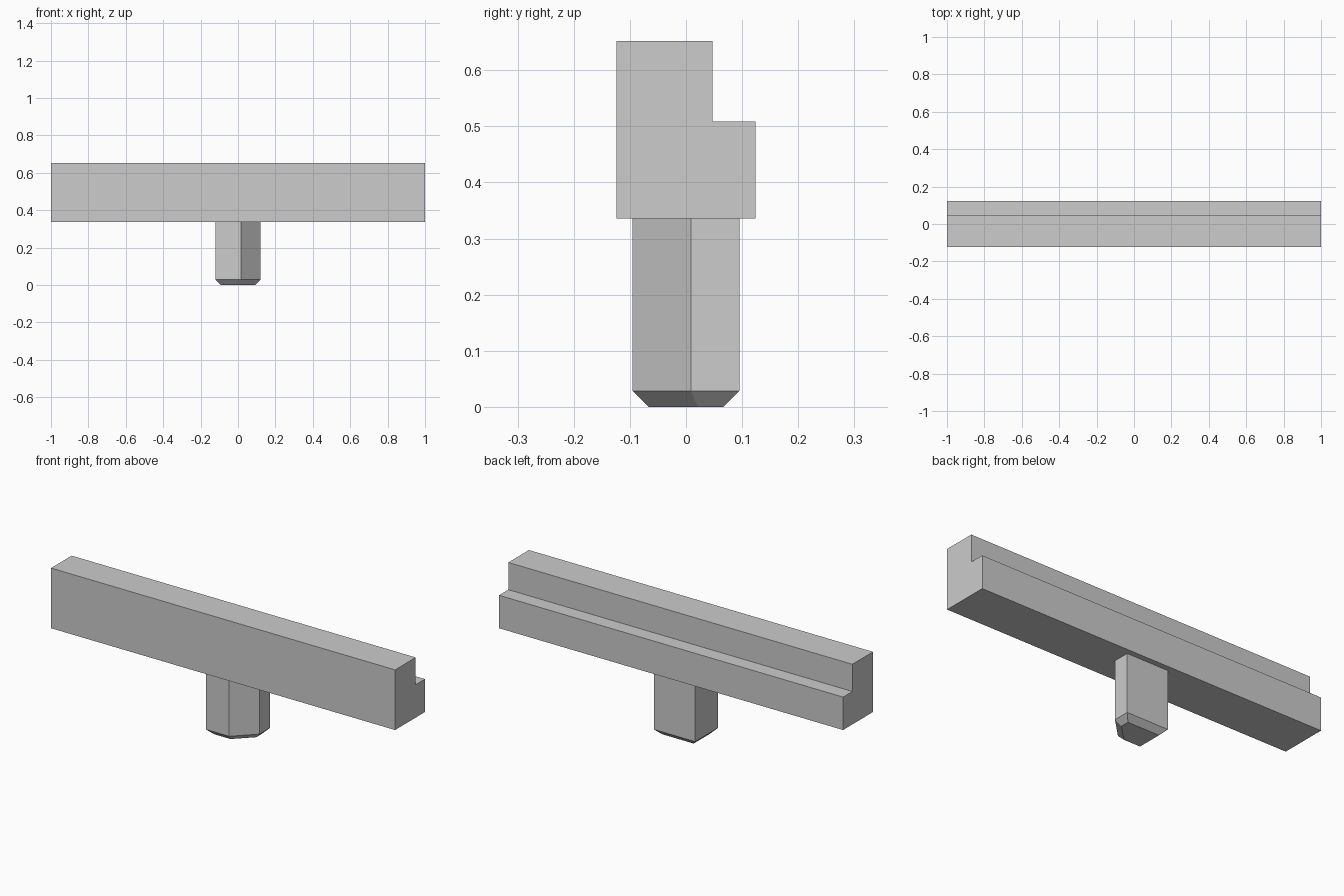
import bpy, bmesh
from mathutils import Vector

cube = bpy.data.objects.get("Cube")
if cube:
    bpy.data.objects.remove(cube, do_unlink=True)

grey = bpy.data.materials.new("light_grey")
grey.use_nodes = True
colour = (0.604, 0.604, 0.604, 1)
grey.diffuse_color = colour
grey.node_tree.nodes["Principled BSDF"].inputs["Base Color"].default_value = colour


def prism(name, points, depth, chamfer=0):
    """Extrude a closed profile by a vector; optionally chamfer its lowest face."""
    bm = bmesh.new()
    face = bm.faces.new([bm.verts.new(p) for p in points])
    result = bmesh.ops.extrude_face_region(bm, geom=[face], use_keep_orig=True)
    moved = [v for v in result["geom"] if isinstance(v, bmesh.types.BMVert)]
    bmesh.ops.translate(bm, verts=moved, vec=Vector(depth))
    bmesh.ops.recalc_face_normals(bm, faces=bm.faces[:])
    if chamfer:
        bottom = min(bm.faces, key=lambda f: f.calc_center_median().z)
        bmesh.ops.inset_individual(bm, faces=[bottom], thickness=chamfer,
                                   use_even_offset=True)
        for v in bottom.verts:
            v.co.z -= chamfer
        bmesh.ops.recalc_face_normals(bm, faces=bm.faces[:])
    mesh = bpy.data.meshes.new(name)
    bm.to_mesh(mesh)
    bm.free()
    mesh.materials.append(grey)
    obj = bpy.data.objects.new(name, mesh)
    bpy.context.collection.objects.link(obj)
    return obj


# Long beam with a step along its back
base, step, top = 0.336, 0.509, 0.652
half, ledge = 0.124, 0.047
beam_profile = [(-half, base), (half, base), (half, step),
                (ledge, step), (ledge, top), (-half, top)]
prism("stepped_beam", [(-1, y, z) for y, z in beam_profile], (2, 0, 0))

# Post with one cut corner and a chamfered foot
w, d, chamfer = 0.12, 0.095, 0.0285
post_profile = [(-w, -d), (0.015, -d), (w, 0.009), (w, d), (-w, d)]
prism("post", [(x, y, chamfer) for x, y in post_profile],
      (0, 0, base - chamfer), chamfer)
